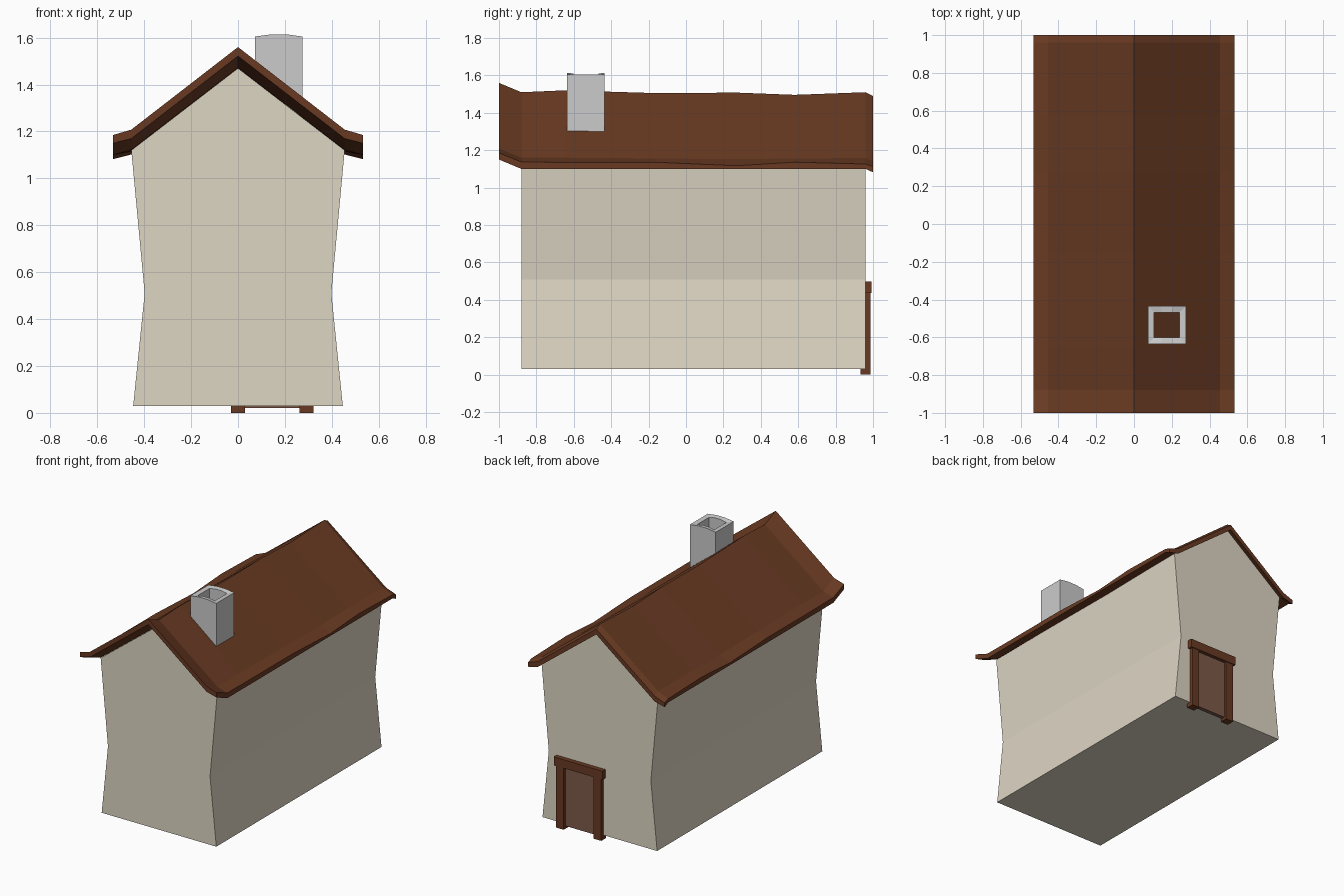
import bpy, bmesh

if "Cube" in bpy.data.objects:
    bpy.data.objects.remove(bpy.data.objects["Cube"])


def material(name, rgb):
    m = bpy.data.materials.new(name)
    m.diffuse_color = (*rgb, 1)
    m.use_nodes = True
    m.node_tree.nodes["Principled BSDF"].inputs["Base Color"].default_value = m.diffuse_color
    return m


plaster = material("plaster", (0.73, 0.67, 0.55))
wood = material("brown_wood", (0.14, 0.042, 0.016))
door_wood = material("door_wood", (0.21, 0.10, 0.068))


def loft(name, rings, mat=None, caps=True, loop=False):
    """Skin a row of equal closed rings; cap the ends or join them up."""
    bm = bmesh.new()
    rows = [[bm.verts.new(p) for p in r] for r in rings]
    pairs = list(zip(rows, rows[1:])) + ([(rows[-1], rows[0])] if loop else [])
    for a, b in pairs:
        n = len(a)
        for i in range(n):
            j = (i + 1) % n
            bm.faces.new((a[i], a[j], b[j], b[i]))
    if caps and not loop:
        bm.faces.new(rows[0])
        bm.faces.new(rows[-1])
    bmesh.ops.recalc_face_normals(bm, faces=bm.faces)
    me = bpy.data.meshes.new(name)
    bm.to_mesh(me)
    bm.free()
    ob = bpy.data.objects.new(name, me)
    bpy.context.collection.objects.link(ob)
    if mat:
        me.materials.append(mat)
    return ob


def rect(x0, x1, y0, y1, z):
    return [(x0, y0, z), (x1, y0, z), (x1, y1, z), (x0, y1, z)]


def box(name, x, y, z, mat):
    return loft(name, [rect(*x, *y, h) for h in z], mat)


# Walls: pinched-waist gable profile extruded along y
half = [(0.447, 0.03), (0.398, 0.51), (0.455, 1.12)]
profile = half + [(0, 1.47)] + [(-x, z) for x, z in reversed(half)]
loft("walls", [[(x, y, z) for x, z in profile] for y in (-0.88, 0.96)], plaster)

# Roof: sagging sections (y, ridge z, knee z, eave top z, eave bottom z)
sections = [
    (-1.00, 1.560, 1.208, 1.185, 1.150),
    (-0.88, 1.510, 1.160, 1.137, 1.100),
    (-0.65, 1.520, 1.160, 1.135, 1.100),
    (-0.15, 1.505, 1.156, 1.135, 1.100),
    (0.27, 1.508, 1.152, 1.117, 1.100),
    (0.58, 1.496, 1.156, 1.136, 1.100),
    (0.96, 1.510, 1.158, 1.126, 1.100),
    (1.00, 1.490, 1.140, 1.112, 1.082),
]
rings = []
for y, ridge, knee, top, low in sections:
    kx, ex, t = 0.455, 0.533, 0.038
    rings.append([(x, y, z) for x, z in (
        (-ex, top), (-kx, knee), (0, ridge), (kx, knee), (ex, top),
        (ex, low), (kx, knee - t), (0, ridge - t), (-kx, knee - t), (-ex, low))])
loft("roof", rings, wood)

# Chimney: square tube with arched front and back rims
outer = (0.073, 0.275, -0.635, -0.435)
inner = (0.106, 0.241, -0.602, -0.468)


def arched(x0, x1, y0, y1, zs):
    xs = [x0 + (x1 - x0) * k / 3 for k in range(4)]
    return [(x, y0, z) for x, z in zip(xs, zs)] + \
           [(x, y1, z) for x, z in zip(xs[::-1], zs[::-1])]


rim = (1.605, 1.614, 1.614, 1.605)
rim_in = (1.602, 1.610, 1.610, 1.602)
foot = (1.42, 1.37, 1.32, 1.27)      # follows the roof pitch
loft("chimney", [arched(*outer, foot), arched(*outer, rim),
                 arched(*inner, rim_in), arched(*inner, foot)], loop=True)

# Door and its frame on the back gable
box("door", (0.02, 0.275), (0.94, 0.968), (0.02, 0.45), door_wood)
for side, x in (("left", (-0.03, 0.03)), ("right", (0.263, 0.321))):
    box("door_post_" + side, x, (0.932, 0.987), (0, 0.445), wood)
box("door_lintel", (-0.045, 0.336), (0.935, 0.993), (0.437, 0.497), wood)
